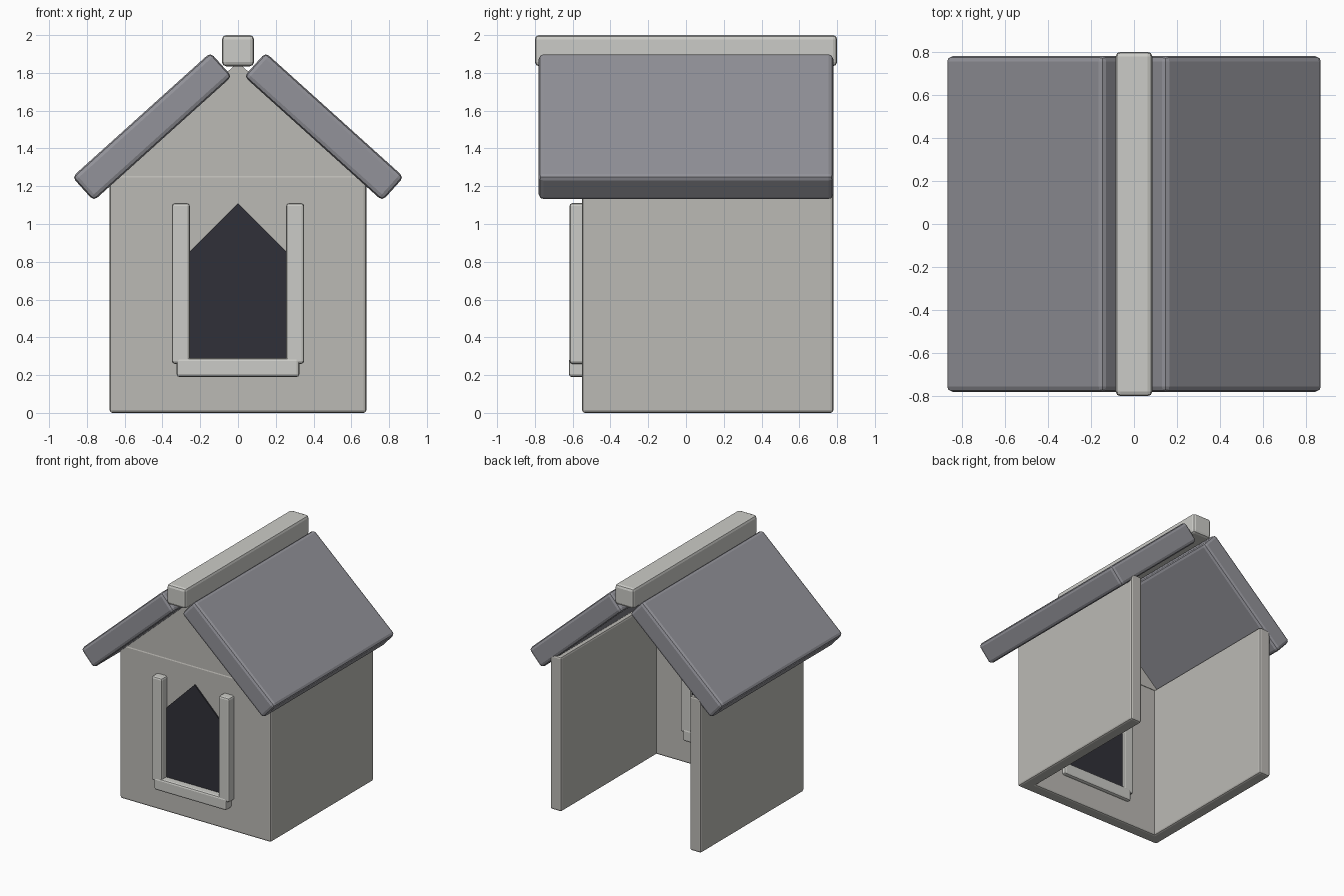
import bpy, math

if "Cube" in bpy.data.objects:
    bpy.data.objects.remove(bpy.data.objects["Cube"])


def material(name, rgb):
    m = bpy.data.materials.new(name)
    m.diffuse_color = (*rgb, 1)
    m.use_nodes = True
    m.node_tree.nodes["Principled BSDF"].inputs["Base Color"].default_value = m.diffuse_color
    return m


STONE = material("stone", (0.50, 0.49, 0.46))
SLATE = material("slate", (0.29, 0.29, 0.32))
TRIM = material("trim", (0.60, 0.60, 0.57))
DARK = material("dark", (0.03, 0.03, 0.04))


def prism(name, profile, y0, y1, mat, bevel=0.0):
    """Extrude an (x, z) outline from y0 to y1, with optional rounded edges."""
    n = len(profile)
    verts = [(x, y, z) for y in (y0, y1) for x, z in profile]
    faces = [tuple(range(n)), tuple(range(2 * n - 1, n - 1, -1))]
    faces += [(i, i + n, (i + 1) % n + n, (i + 1) % n) for i in range(n)]
    mesh = bpy.data.meshes.new(name)
    mesh.from_pydata(verts, [], faces)
    mesh.materials.append(mat)
    ob = bpy.data.objects.new(name, mesh)
    bpy.context.collection.objects.link(ob)
    if bevel:
        mod = ob.modifiers.new("bevel", 'BEVEL')
        mod.width, mod.segments = bevel, 2
    return ob


def box(name, x0, x1, y0, y1, z0, z1, mat, bevel=0.0):
    return prism(name, [(x0, z0), (x1, z0), (x1, z1), (x0, z1)], y0, y1, mat, bevel)


def slab_profile(cx, cz, length, thick, angle):
    c, s = math.cos(angle), math.sin(angle)
    corners = [(-1, -1), (1, -1), (1, 1), (-1, 1)]
    return [(cx + u * length / 2 * c - v * thick / 2 * s,
             cz + u * length / 2 * s + v * thick / 2 * c) for u, v in corners]


# Front wall and gable (back and underside stay open)
box("front_wall", -0.68, 0.68, -0.55, -0.45, 0, 1.26, STONE, 0.015)
prism("front_gable", [(-0.68, 1.255), (0.68, 1.255), (0, 1.855)], -0.55, -0.45, STONE)

# Doorway: dark panel with a pointed top
box("door_panel", -0.27, 0.27, -0.56, -0.44, 0.22, 0.76, DARK)
prism("door_point", [(-0.35, 0.76), (0.35, 0.76), (0, 1.11)], -0.56, -0.44, DARK)
box("door_sill", -0.325, 0.325, -0.62, -0.42, 0.19, 0.29, TRIM, 0.015)

# Paired parts: side walls, door posts, roof slopes
for side, s in (("left", -1), ("right", 1)):
    a, b = sorted((s * 0.58, s * 0.68))
    box(side + "_wall", a, b, -0.55, 0.78, 0, 1.26, STONE, 0.015)
    a, b = sorted((s * 0.255, s * 0.35))
    box(side + "_door_post", a, b, -0.617, -0.423, 0.26, 1.11, TRIM, 0.015)
    prism(side + "_roof", slab_profile(s * 0.455, 1.515, 0.985, 0.17, -s * math.radians(42)),
          -0.78, 0.78, SLATE, 0.025)

# Ridge beam
box("ridge_beam", -0.085, 0.085, -0.8, 0.8, 1.835, 2.0, TRIM, 0.022)
